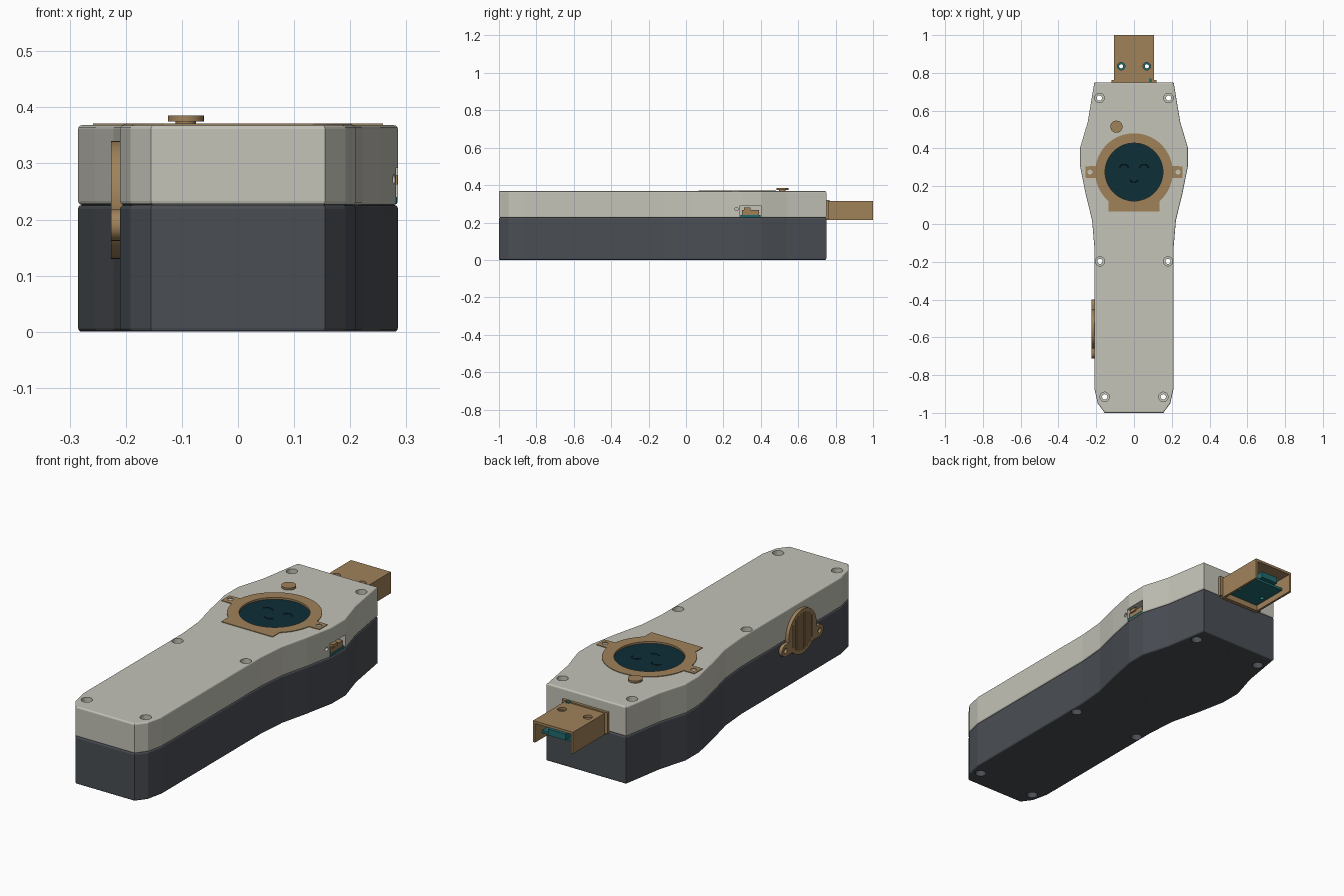
import bpy, bmesh, math
from mathutils import Matrix, Vector

if "Cube" in bpy.data.objects:
    bpy.data.objects.remove(bpy.data.objects["Cube"])


def material(name, rgb):
    lin = [((c / 255 + 0.055) / 1.055) ** 2.4 for c in rgb] + [1]
    m = bpy.data.materials.new(name)
    m.use_nodes = True
    m.diffuse_color = lin
    m.node_tree.nodes["Principled BSDF"].inputs["Base Color"].default_value = lin
    return m


LID = material("warm light grey", (196, 195, 184))
BASE = material("charcoal", (74, 78, 84))
TAN = material("tan", (160, 130, 90))
GLASS = material("dark teal", (14, 46, 55))
BOARD = material("circuit teal", (34, 108, 112))


def finish(name, bm, mat, smooth=False):
    bmesh.ops.recalc_face_normals(bm, faces=bm.faces)
    me = bpy.data.meshes.new(name)
    bm.to_mesh(me)
    bm.free()
    ob = bpy.data.objects.new(name, me)
    bpy.context.collection.objects.link(ob)
    if mat:
        me.materials.append(mat)
    if smooth:
        select(ob)
        bpy.ops.object.shade_smooth_by_angle(angle=math.radians(25))
    return ob


def select(ob):
    bpy.ops.object.select_all(action='DESELECT')
    ob.select_set(True)
    bpy.context.view_layer.objects.active = ob


def prism(name, pts, z0, z1, mat=None, bevel=0, matrix=None):
    """Extrude a flat outline, optionally rounding its rim edges."""
    bm = bmesh.new()
    low = bm.faces.new([bm.verts.new((x, y, z0)) for x, y in pts])
    up = bmesh.ops.extrude_face_region(bm, geom=[low])["geom"]
    bmesh.ops.translate(bm, vec=(0, 0, z1 - z0),
                        verts=[v for v in up if isinstance(v, bmesh.types.BMVert)])
    if bevel:
        rim = [e for e in bm.edges if abs(e.verts[0].co.z - e.verts[1].co.z) < 1e-5]
        bmesh.ops.bevel(bm, geom=rim, offset=bevel, segments=3, profile=0.5, affect='EDGES')
    if matrix:
        bm.transform(matrix)
    return finish(name, bm, mat)


def box(name, lo, hi, mat=None):
    pts = [(lo[0], lo[1]), (hi[0], lo[1]), (hi[0], hi[1]), (lo[0], hi[1])]
    return prism(name, pts, lo[2], hi[2], mat)


def disc(name, x, y, z0, z1, r, mat=None, n=32, axis='Z'):
    """Cylinder along z, or along x when axis is X (x, y then mean y, z)."""
    bm = bmesh.new()
    bmesh.ops.create_cone(bm, cap_ends=True, segments=n, radius1=r, radius2=r, depth=z1 - z0)
    mid = (z0 + z1) / 2
    if axis == 'X':
        bm.transform(Matrix.Translation((mid, x, y)) @ Matrix.Rotation(math.pi / 2, 4, 'Y'))
    else:
        bm.transform(Matrix.Translation((x, y, mid)))
    return finish(name, bm, mat, bool(mat))


def boolean(ob, tools, op='DIFFERENCE'):
    select(ob)
    for t in tools:
        m = ob.modifiers.new("cut", 'BOOLEAN')
        m.operation, m.object, m.solver = op, t, 'EXACT'
        bpy.ops.object.modifier_apply(modifier=m.name)
        bpy.data.objects.remove(t)
    return ob


def arc(r, a0, a1, n):
    return [(r * math.cos(math.radians(a0 + (a1 - a0) * i / n)),
             r * math.sin(math.radians(a0 + (a1 - a0) * i / n))) for i in range(n + 1)]


def mirrored(half):
    return half + [(-x, y) for x, y in reversed(half) if abs(x) > 1e-5]


# Two-part case with a shared waisted outline
outline = mirrored([(0.155, -1), (0.192, -0.95), (0.21, -0.87), (0.21, -0.12), (0.222, 0.02),
                    (0.255, 0.155), (0.285, 0.305), (0.285, 0.405), (0.245, 0.54), (0.21, 0.75)])
SEAM, TOP = 0.226, 0.368
lower_case = prism("lower_case", outline, 0, SEAM, BASE, 0.007)
upper_case = prism("upper_case", outline, SEAM, TOP, LID, 0.007)

# Counterbored screw holes running through both halves
for x, y in [(0.183, 0.667), (0.18, -0.198), (0.155, -0.915)]:
    for s in (-1, 1):
        boolean(upper_case, [disc("c", s * x, y, 0.34, 0.4, 0.025, n=20),
                             disc("c", s * x, y, 0.2, 0.4, 0.014, n=20)])
        boolean(lower_case, [disc("c", s * x, y, -0.1, 0.03, 0.025, n=20),
                             disc("c", s * x, y, -0.1, 0.3, 0.014, n=20)])
boolean(lower_case, [disc("c", 0, y, -0.1, 0.01, 0.005, n=12) for y in (0.08, 0.68)])

# Openings for the display, side switch and indicator
SY = 0.275
boolean(upper_case, [disc("c", 0, SY, 0.34, 0.4, 0.158, n=64),
                     box("c", (0.235, 0.29, 0.23), (0.35, 0.4, 0.292)),
                     disc("c", 0.27, 0.272, 0.25, 0.35, 0.009, n=16, axis='X')])

# Display bezel with ears and a square foot
half = ([(0.135, -0.208), (0.135, -0.154)] + arc(0.205, -48, -9, 10)
        + [(0.258, -0.03), (0.258, 0.03)] + arc(0.205, 9, 90, 20))
bezel = prism("display_bezel", mirrored(half), 0.36, 0.371, TAN,
              matrix=Matrix.Translation((0, SY, 0)))
boolean(bezel, [disc("c", 0, SY, 0.3, 0.4, 0.153, n=64)]
        + [disc("c", s * 0.233, SY, 0.3, 0.4, 0.013, n=16) for s in (-1, 1)])
disc("display", 0, SY, 0.335, 0.362, 0.157, GLASS, 64)


# Raised smiling face on the display
def line(name, pts, r):
    cu = bpy.data.curves.new(name, 'CURVE')
    cu.dimensions = '3D'
    cu.bevel_depth, cu.bevel_resolution = r, 1
    sp = cu.splines.new('POLY')
    sp.points.add(len(pts) - 1)
    for p, (x, y) in zip(sp.points, pts):
        p.co = (x, y, 0.362, 1)
    cu.materials.append(GLASS)
    bpy.context.collection.objects.link(bpy.data.objects.new(name, cu))


for s, side in ((1, "left"), (-1, "right")):
    line(side + "_eye", [(s * 0.053 + x, 0.292 + y) for x, y in arc(0.024, 15, 165, 8)], 0.003)
line("mouth", [(x, 0.25 + y) for x, y in arc(0.028, 215, 325, 8)], 0.003)

# Push button
disc("button_stem", -0.093, 0.515, 0.36, 0.376, 0.018, TAN)
disc("button_cap", -0.093, 0.515, 0.375, 0.385, 0.032, TAN)

# Side slide switch
box("switch_board", (0.237, 0.292, 0.228), (0.283, 0.398, 0.24), BOARD)
box("switch_body", (0.237, 0.3, 0.24), (0.278, 0.39, 0.268), TAN)
box("switch_slider", (0.237, 0.31, 0.262), (0.284, 0.345, 0.279), TAN)

# Round speaker grille with two screw ears on the right flank
GY, GZ, X0, X1 = -0.555, 0.235, -0.226, -0.205
grille = disc("speaker_grille", GY, GZ, X0, X1, 0.105, TAN, 48, 'X')
for s in (-1, 1):
    ey, ez = GY + s * 0.128, 0.19
    arm = box("arm", (X0, min(ey, GY + s * 0.07), 0.162), (X1, max(ey, GY + s * 0.07), 0.218), TAN)
    boolean(grille, [arm, disc("ear", ey, ez, X0, X1, 0.028, TAN, 24, 'X')], 'UNION')
    boolean(grille, [disc("c", ey, ez, -0.3, -0.213, 0.012, n=16, axis='X')])
for i in range(8):
    dy = -0.07 + i * 0.02
    h = math.sqrt(0.088 ** 2 - dy ** 2)
    boolean(grille, [box("c", (-0.3, GY + dy - 0.004, GZ - h), (-0.215, GY + dy + 0.004, GZ + h))])

# Connector shroud at the back, open below and behind
shroud = box("connector_shroud", (-0.105, 0.745, 0.213), (0.105, 1, 0.315), TAN)
boolean(shroud, [box("c", (-0.094, 0.768, 0.1), (0.094, 1.1, 0.303))]
        + [disc("c", s * 0.068, 0.835, 0.29, 0.4, 0.02, n=20) for s in (-1, 1)])
flange = box("connector_flange", (-0.12, 0.745, 0.22), (0.12, 0.763, 0.321), TAN)
boolean(flange, [box("c", (0.075, 0.752, 0.311), (0.1, 0.8, 0.4))])
box("flange_contact", (0.08, 0.752, 0.309), (0.095, 0.77, 0.318), BOARD)
board = box("connector_board", (-0.093, 0.766, 0.24), (0.093, 0.95, 0.252), BOARD)
boolean(board, [disc("c", s * 0.068, 0.835, 0.2, 0.3, 0.011, n=16) for s in (-1, 1)])
box("connector_socket", (-0.045, 0.85, 0.25), (0.045, 0.972, 0.28), BOARD)
